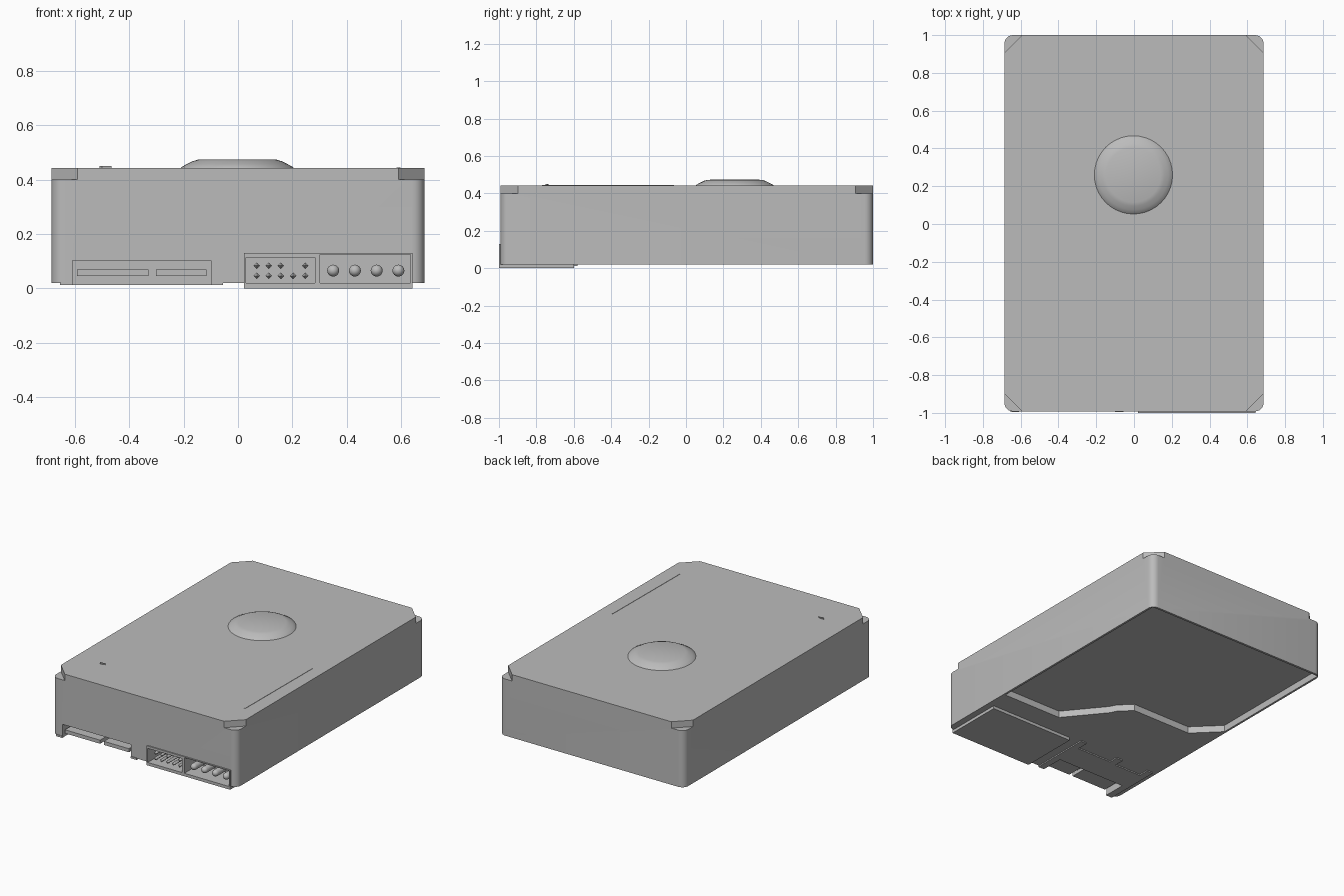
import bpy, bmesh, math
from mathutils import Matrix, Vector

old = bpy.data.objects.get("Cube")
if old:
    bpy.data.objects.remove(old, do_unlink=True)

grey = bpy.data.materials.new("plain grey")
grey.use_nodes = True
grey.diffuse_color = (0.5, 0.5, 0.5, 1)
grey.node_tree.nodes["Principled BSDF"].inputs["Base Color"].default_value = (0.5, 0.5, 0.5, 1)


def finish(name, bm):
    bmesh.ops.recalc_face_normals(bm, faces=bm.faces)
    mesh = bpy.data.meshes.new(name)
    bm.to_mesh(mesh)
    bm.free()
    mesh.materials.append(grey)
    obj = bpy.data.objects.new(name, mesh)
    bpy.context.collection.objects.link(obj)
    return obj


def box(name, x, y, z, radius=0):
    """Box from ranges, with optional rounded vertical edges."""
    bm = bmesh.new()
    bmesh.ops.create_cube(bm, size=1)
    for v in bm.verts:
        v.co = Vector([(r[0] + r[1]) / 2 + c * (r[1] - r[0]) for c, r in zip(v.co, (x, y, z))])
    if radius:
        edges = [e for e in bm.edges if abs(e.verts[0].co.z - e.verts[1].co.z) > 0.01]
        bmesh.ops.bevel(bm, geom=edges, offset=radius, segments=6, profile=0.5, affect='EDGES')
    return finish(name, bm)


def prism(name, outline, z0, z1):
    """Extrude a flat outline upward."""
    bm = bmesh.new()
    face = bm.faces.new([bm.verts.new((x, y, z0)) for x, y in outline])
    top = bmesh.ops.extrude_face_region(bm, geom=[face])["geom"]
    bmesh.ops.translate(bm, vec=(0, 0, z1 - z0),
                        verts=[v for v in top if isinstance(v, bmesh.types.BMVert)])
    return finish(name, bm)


def lathe(name, profile, sides, matrix):
    """Revolve (radius, height) points about the local z axis."""
    bm = bmesh.new()
    verts = [bm.verts.new((r, 0, h)) for r, h in profile]
    edges = [bm.edges.new(pair) for pair in zip(verts, verts[1:])]
    bmesh.ops.spin(bm, geom=verts + edges, axis=(0, 0, 1), cent=(0, 0, 0),
                   angle=2 * math.pi, steps=sides)
    bmesh.ops.remove_doubles(bm, verts=bm.verts, dist=0.0003)
    bm.transform(matrix)
    return finish(name, bm)


def activate(obj):
    bpy.ops.object.select_all(action='DESELECT')
    obj.select_set(True)
    bpy.context.view_layer.objects.active = obj


def cut(obj, cutters):
    for cutter in cutters:
        mod = obj.modifiers.new("cut", 'BOOLEAN')
        mod.operation, mod.solver, mod.object = 'DIFFERENCE', 'EXACT', cutter
        activate(obj)
        bpy.ops.object.modifier_apply(modifier=mod.name)
        bpy.data.objects.remove(cutter, do_unlink=True)


def smooth(obj, degrees=35):
    activate(obj)
    bpy.ops.object.shade_smooth_by_angle(angle=math.radians(degrees))


# Casing with chamfered lid corners
W, FRONT, BACK, BOTTOM, TOP = 0.686, -0.992, 1.0, 0.02, 0.443
casing = box("casing", (-W, W), (FRONT, BACK), (BOTTOM, TOP), 0.045)
cutters = []
for sx in (-1, 1):
    for end, sy in ((FRONT, -1), (BACK, 1)):
        corner = [(sx * (W - 0.095), end), (sx * (W - 0.095), end + sy * 0.1),
                  (sx * (W + 0.1), end + sy * 0.1), (sx * (W + 0.1), end - sy * 0.095),
                  (sx * W, end - sy * 0.095)]
        cutters.append(prism("corner_cutter", corner, 0.4, 0.6))

# Stepped recess underneath
R = W - 0.014
cutters.append(prism("underside_cutter", [
    (R, 0.985), (-R, 0.985), (-R, 0.08), (-0.51, -0.08), (-0.07, -0.08),
    (0.01, -0.16), (0.03, -0.2), (0.235, -0.45), (R, -0.45)], -0.1, 0.065))

# Openings for the connectors
PIN_POCKET = ((0.03, 0.284), (-1.2, -0.84), (0.02, 0.114))
POWER_POCKET = ((0.302, 0.634), (-1.2, -0.84), (0.02, 0.124))
cutters.append(box("edge_slot_cutter", (-0.608, -0.1), (-1.2, -0.84), (-0.1, 0.102)))
for x, y, z in (PIN_POCKET, POWER_POCKET):
    g = 0.003
    cutters.append(box("pocket_cutter", (x[0] - g, x[1] + g), (y[0], y[1] + g), (-0.1, z[1] + g)))
cut(casing, cutters)
smooth(casing)

# Pin connector housing
housing = box("pin_connector_housing", (0.022, 0.642), (-1.0, -0.6), (0, 0.13))
cut(housing, [box("housing_cutter", *PIN_POCKET), box("housing_cutter", *POWER_POCKET)])

# Signal pins (one upper pin is absent) and round power pins, pointing forward
forward = Matrix.Rotation(math.pi / 2, 4, 'X')
for row, z in enumerate((0.046, 0.083)):
    for col in range(5):
        if row == 1 and col == 3:
            continue
        lathe("signal_pin", [(0, 0), (0.012, 0), (0.012, 0.125), (0, 0.14)], 4,
              Matrix.Translation((0.069 + 0.0445 * col, -0.845, z)) @ forward)
for col in range(4):
    tip = [(0.022 * math.cos(a), 0.12 + 0.022 * math.sin(a))
           for a in (math.pi / 2 * i / 5 for i in range(6))]
    smooth(lathe("power_pin", [(0, 0), (0.022, 0)] + tip, 16,
                 Matrix.Translation((0.35 + 0.08 * col, -0.845, 0.065)) @ forward))

# Edge connector: base plate with legs around the slot, and two blades
prism("edge_connector_base", [
    (-0.655, -0.996), (-0.608, -0.996), (-0.608, -0.84), (-0.1, -0.84), (-0.1, -0.996),
    (-0.055, -0.996), (-0.055, -0.58), (-0.1, -0.58), (-0.1, -0.66), (-0.36, -0.66),
    (-0.36, -0.6), (-0.41, -0.6), (-0.41, -0.67), (-0.61, -0.67), (-0.61, -0.6),
    (-0.655, -0.6)], 0.012, 0.024)
for x in ((-0.592, -0.33), (-0.302, -0.116)):
    box("connector_blade", x, (-0.99, -0.83), (0.045, 0.069))

# Spindle dome, lid ridge and small lid nub
smooth(lathe("spindle_dome", [(0.21, TOP - 0.004), (0.205, TOP + 0.003), (0.185, TOP + 0.014),
                              (0.165, TOP + 0.024), (0.145, TOP + 0.03), (0, TOP + 0.031)],
             40, Matrix.Translation((-0.003, 0.26, 0))), 50)
prism("lid_ridge", [(0.583, -0.77), (0.592, -0.77), (0.598, -0.065), (0.59, -0.065)],
      TOP - 0.002, TOP + 0.002)
prism("lid_nub", [(-0.51, -0.735), (-0.5, -0.75), (-0.465, -0.74)], TOP - 0.002, TOP + 0.007)
